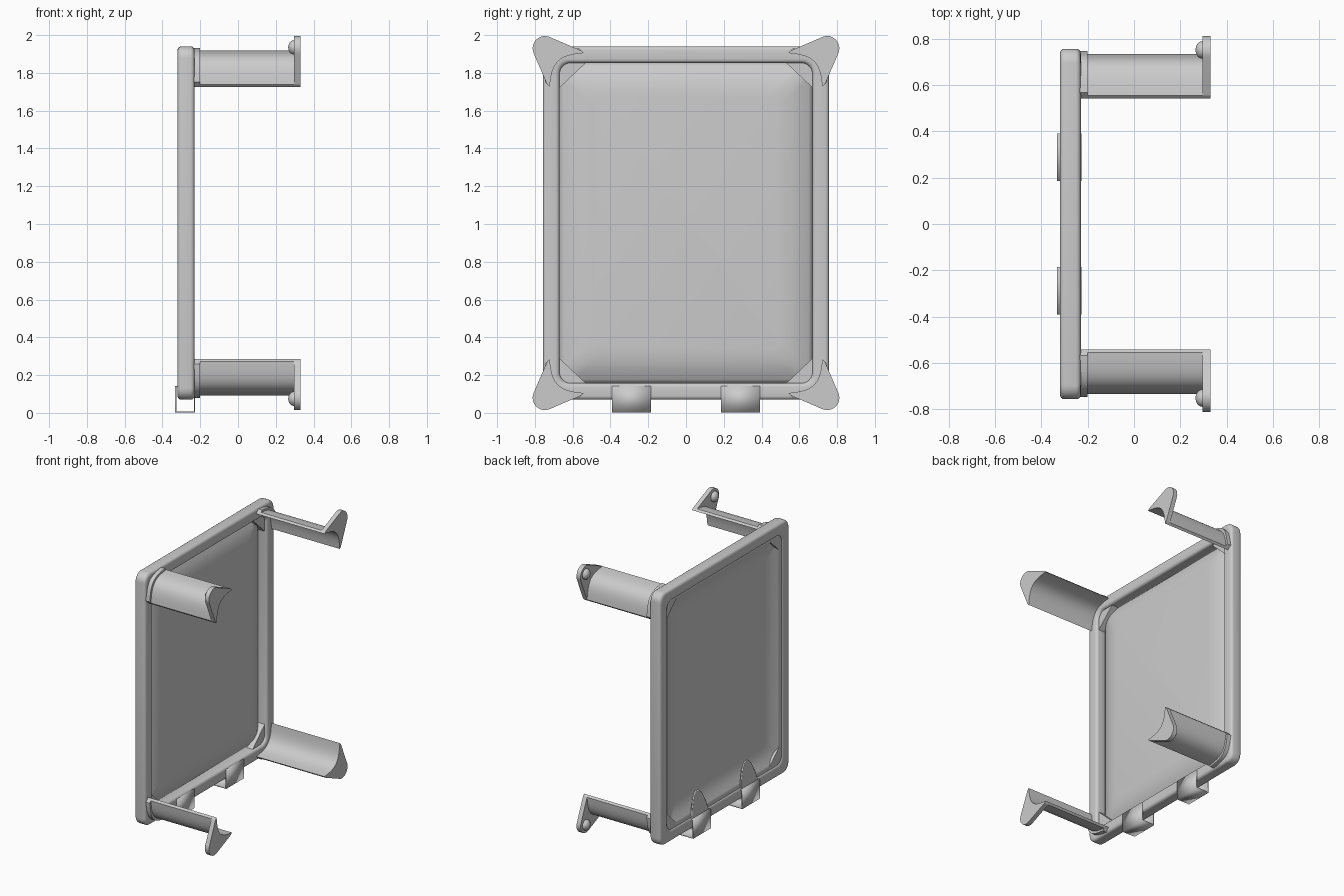
import bpy, bmesh, math
from mathutils import Vector

cube = bpy.data.objects.get("Cube")
if cube:
    bpy.data.objects.remove(cube, do_unlink=True)

gray = bpy.data.materials.new("plain gray")
gray.use_nodes = True
gray.diffuse_color = (0.6, 0.6, 0.6, 1)
gray.node_tree.nodes["Principled BSDF"].inputs["Base Color"].default_value = (0.6, 0.6, 0.6, 1)

MID_Z, HALF_Y, HALF_Z = 1.005, 0.757, 0.935   # frame centre and outer half sizes
FRONT = -0.23                                 # face of the frame that carries the legs


def finish(name, bm, bevel=0, thickness=0):
    """Turn a bmesh into a smooth object with optional thickness and rounding."""
    bmesh.ops.recalc_face_normals(bm, faces=bm.faces)
    mesh = bpy.data.meshes.new(name)
    bm.to_mesh(mesh)
    bm.free()
    mesh.materials.append(gray)
    ob = bpy.data.objects.new(name, mesh)
    bpy.context.collection.objects.link(ob)
    bpy.ops.object.select_all(action='DESELECT')
    ob.select_set(True)
    bpy.context.view_layer.objects.active = ob
    bpy.ops.object.shade_smooth_by_angle(angle=math.radians(40))
    if thickness:
        mod = ob.modifiers.new("Thickness", 'SOLIDIFY')
        mod.thickness, mod.offset = thickness, 0
    if bevel:
        mod = ob.modifiers.new("Rounding", 'BEVEL')
        mod.width, mod.segments = bevel, 2
    return ob


def ring(bm, inset, x, radius=0.06, steps=6):
    """Rounded rectangle of vertices, inset from the outer frame edge."""
    verts = []
    for q, (sy, sz) in enumerate([(1, 1), (-1, 1), (-1, -1), (1, -1)]):
        for i in range(steps + 1):
            a = math.pi / 2 * (q + i / steps)
            y = sy * (HALF_Y - inset - radius) + radius * math.cos(a)
            z = sz * (HALF_Z - inset - radius) + radius * math.sin(a)
            verts.append(bm.verts.new((x, y, MID_Z + z)))
    return verts


def bridge(bm, a, b):
    for i in range(len(a)):
        j = (i + 1) % len(a)
        bm.faces.new((a[i], a[j], b[j], b[i]))


def prism(bm, outline, x0, x1):
    """Extrude a closed (y, z) outline along x."""
    a = [bm.verts.new((x0, y, z)) for y, z in outline]
    b = [bm.verts.new((x1, y, z)) for y, z in outline]
    bridge(bm, a, b)
    bm.faces.new(a)
    bm.faces.new(b)


# Frame: rounded square tube swept around a rounded rectangle
bm = bmesh.new()
loops = []
for q, (sx, so) in enumerate([(1, 1), (-1, 1), (-1, -1), (1, -1)]):
    for i in range(5):
        a = math.pi / 2 * (q + i / 4)
        x = -0.275 + sx * 0.025 + 0.02 * math.cos(a)
        inset = 0.0435 + so * 0.0235 + 0.02 * math.sin(a)
        loops.append(ring(bm, inset, x))
for i, loop in enumerate(loops):
    bridge(bm, loop, loops[(i + 1) % len(loops)])
finish("frame", bm)

# Panel: shallow pan that swells toward the leg side
bm = bmesh.new()
pan = [ring(bm, inset, x) for inset, x in
       [(0.083, -0.31), (0.11, -0.295), (0.15, -0.273), (0.2, -0.257), (0.26, -0.25)]]
for a, b in zip(pan, pan[1:]):
    bridge(bm, a, b)
bm.faces.new(pan[-1])
finish("panel", bm, thickness=0.008)


def arch(rise, steps=14):
    """Leg section bowed outward, as offsets from the frame corner."""
    a, b = Vector((-0.215, -0.035)), Vector((-0.035, -0.215))
    outward = Vector((1, 1)).normalized()
    return [a.lerp(b, i / steps) + outward * rise * math.sin(math.pi * i / steps)
            for i in range(steps + 1)]


inner = arch(0.065)
outer = [p + Vector((0.013, 0.013)) for p in inner]
collar = [p + Vector((0.026, 0.026)) for p in inner]

# Round foot tip, tangent to lines from both ends of the arch
tip = []
for i in range(13):
    a = math.radians(-25 + 140 * i / 12)
    tip.append(Vector((-0.01 + 0.065 * math.cos(a), -0.01 + 0.065 * math.sin(a))))

for sz, level in ((1, "top"), (-1, "bottom")):
    for sy, side in ((1, "back"), (-1, "front")):
        tag = f"{level}_{side}"

        def place(p):
            return (sy * (HALF_Y + p[0]), MID_Z + sz * (HALF_Z + p[1]))

        # Leg: bowed strip standing out from the frame corner
        bm = bmesh.new()
        prism(bm, [place(p) for p in inner + outer[::-1]], FRONT - 0.02, 0.33)
        finish("leg_" + tag, bm)

        # Collar where the leg meets the frame
        bm = bmesh.new()
        prism(bm, [place(p) for p in inner + collar[::-1]], FRONT - 0.02, FRONT + 0.03)
        finish("leg_collar_" + tag, bm)

        # Foot: plate that narrows to a round tip
        bm = bmesh.new()
        prism(bm, [place(p) for p in outer + tip], 0.297, 0.33)
        finish("foot_" + tag, bm)

        # Screw: domed head on the frame side of the foot
        y, z = place((-0.005, -0.005))
        bm = bmesh.new()
        bmesh.ops.create_uvsphere(bm, u_segments=20, v_segments=12, radius=0.038)
        bmesh.ops.scale(bm, vec=(0.8, 1, 1), verts=bm.verts)
        bmesh.ops.translate(bm, vec=(0.296, y, z), verts=bm.verts)
        finish("screw_" + tag, bm)

        # Gusset: triangle across the inner frame corner
        bm = bmesh.new()
        prism(bm, [place(p) for p in [(-0.07, -0.07), (-0.245, -0.07), (-0.07, -0.235)]],
              -0.305, -0.25)
        finish("gusset_" + tag, bm)

# Clips: open square sleeves on the bottom rail with a tongue behind the panel
for s, side in ((1, "back"), (-1, "front")):
    bm = bmesh.new()
    corners = [(-0.33, 0.005), (-0.23, 0.005), (-0.23, 0.14), (-0.33, 0.14)]
    ends = [[bm.verts.new((x, s * 0.288 + dy, z)) for x, z in corners] for dy in (-0.103, 0.103)]
    bridge(bm, *ends)
    finish("clip_" + side, bm, thickness=0.01)

    bm = bmesh.new()
    prism(bm, [(s * 0.288 + dy, z) for dy, z in
               [(-0.1, 0.13), (0.1, 0.13), (0.085, 0.2), (0.05, 0.28),
                (0.02, 0.31), (-0.02, 0.31), (-0.05, 0.28), (-0.085, 0.2)]], -0.322, -0.31)
    for v in bm.verts:
        v.co.x += 0.15 * (v.co.z - 0.13)
    finish("clip_tongue_" + side, bm, bevel=0.004)
